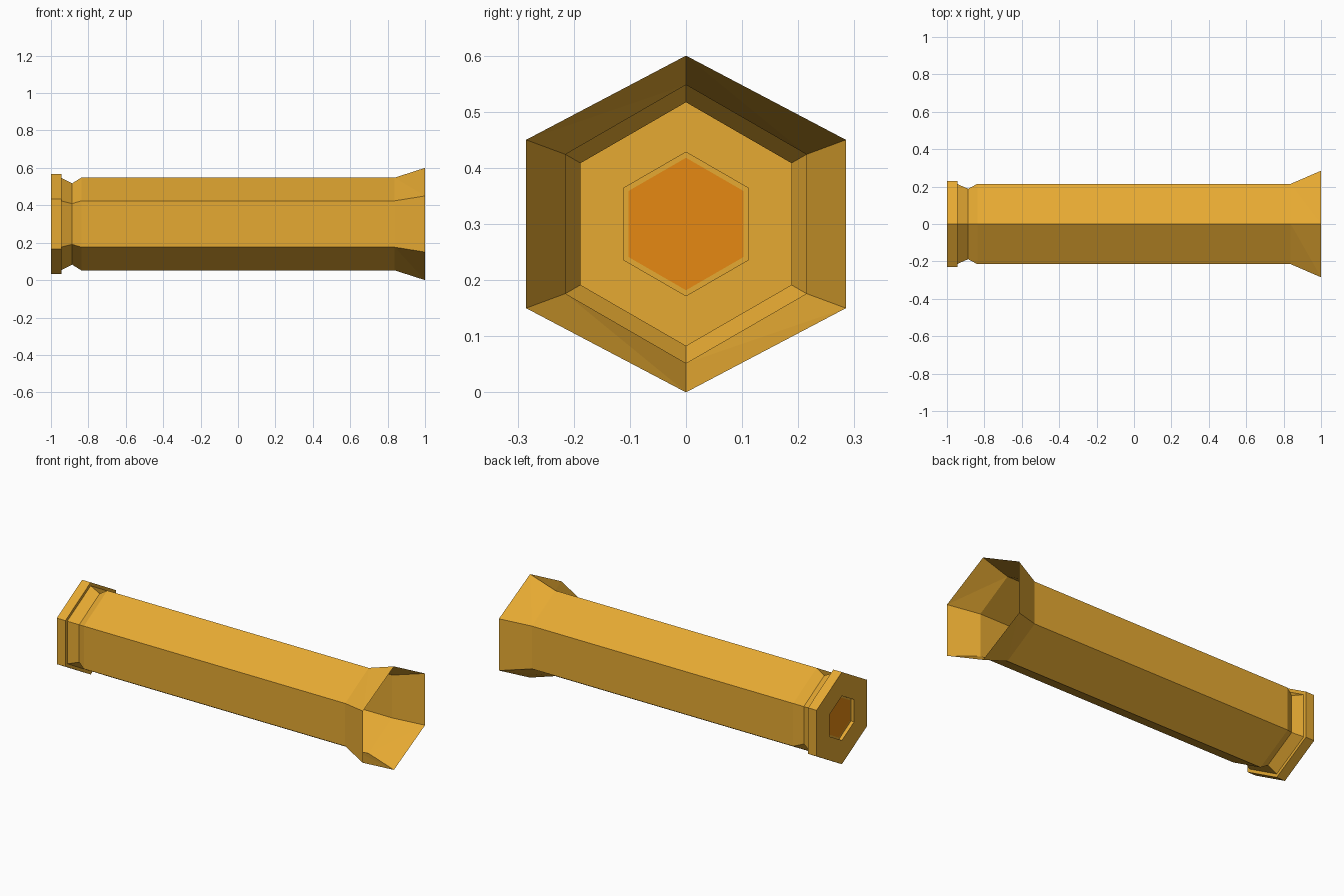
import bpy, bmesh, math

if "Cube" in bpy.data.objects:
    bpy.data.objects.remove(bpy.data.objects["Cube"])

CZ = 0.30  # height of the tube axis


def material(name, rgb):
    m = bpy.data.materials.new(name)
    m.diffuse_color = (*rgb, 1.0)
    m.use_nodes = True
    m.node_tree.nodes["Principled BSDF"].inputs["Base Color"].default_value = m.diffuse_color
    return m


gold = material("gold", (0.79, 0.40, 0.032))
orange = material("orange", (0.79, 0.25, 0.006))


def hex_ring(bm, x, r, wide=1.0):
    """Six vertices around the x axis, with a corner pointing up."""
    return [bm.verts.new((x, wide * r * math.cos(math.radians(90 + 60 * k)),
                          CZ + r * math.sin(math.radians(90 + 60 * k))))
            for k in range(6)]


def finish(bm, name, mat):
    me = bpy.data.meshes.new(name)
    bm.to_mesh(me)
    bm.free()
    me.materials.append(mat)
    ob = bpy.data.objects.new(name, me)
    bpy.context.collection.objects.link(ob)
    return ob


# Open hexagonal shell: recess floor rim, recess wall, end cap, flange,
# neck, long tube and a flared mouth that is slightly wider in y
profile = [(-0.98, 0.118, 1), (-0.98, 0.129, 1), (-1.0, 0.129, 1),
           (-1.0, 0.267, 1), (-0.945, 0.267, 1), (-0.945, 0.247, 1),
           (-0.887, 0.217, 1), (-0.838, 0.248, 1), (0.838, 0.248, 1),
           (1.0, 0.30, 1.097)]
bm = bmesh.new()
rings = [hex_ring(bm, *p) for p in profile]
for i, (a, b) in enumerate(zip(rings, rings[1:])):
    for k in range(6):
        n = (k + 1) % 6
        if i == len(rings) - 2:  # the mouth panels are slightly folded
            bm.faces.new((a[k], b[k], b[n]))
            bm.faces.new((a[k], b[n], a[n]))
        else:
            bm.faces.new((a[k], b[k], b[n], a[n]))
bmesh.ops.recalc_face_normals(bm, faces=bm.faces)
# Make the top of the tube face outward
top = max(bm.faces, key=lambda f: f.calc_area() * (f.calc_center_median().z > CZ + 0.1))
if top.normal.z < 0:
    bmesh.ops.reverse_faces(bm, faces=bm.faces)
finish(bm, "tube_shell", gold)

# Coloured panel closing the recess in the end cap
bm = bmesh.new()
panel = bm.faces.new(hex_ring(bm, -0.98, 0.118))
panel.normal_update()
if panel.normal.x > 0:
    panel.normal_flip()
finish(bm, "end_panel", orange)
